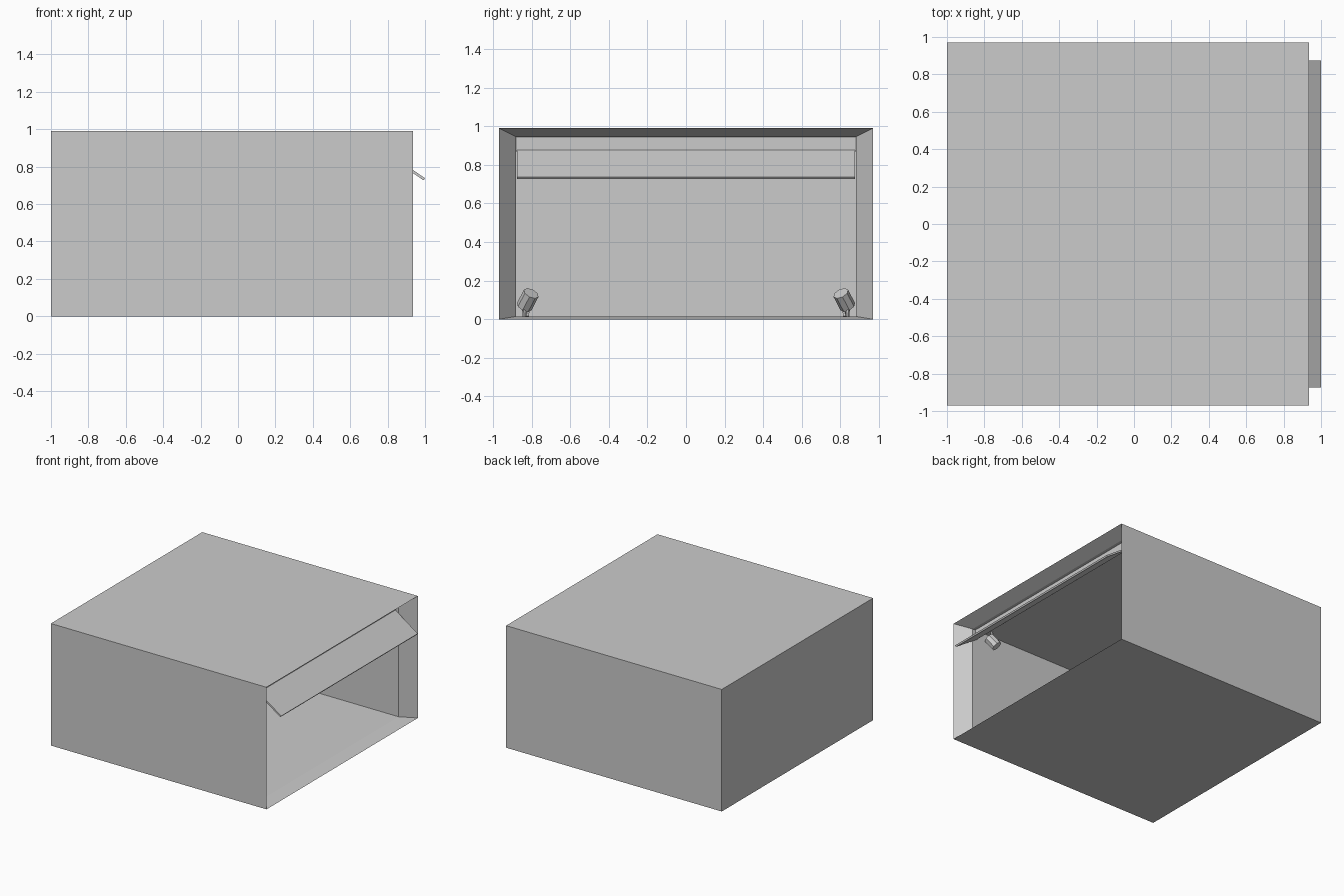
import bpy, bmesh
from mathutils import Vector

if "Cube" in bpy.data.objects:
    bpy.data.objects.remove(bpy.data.objects["Cube"])


def make_object(name, bm):
    bmesh.ops.recalc_face_normals(bm, faces=bm.faces)
    me = bpy.data.meshes.new(name)
    bm.to_mesh(me)
    bm.free()
    ob = bpy.data.objects.new(name, me)
    bpy.context.collection.objects.link(ob)
    return ob


def rect(bm, x, y, z0, z1):
    return [bm.verts.new((x, a, b)) for a, b in ((-y, z0), (y, z0), (y, z1), (-y, z1))]


def extrude_y(name, profile, half_width):
    """Solid from an x-z profile spanning the width."""
    bm = bmesh.new()
    face = bm.faces.new([bm.verts.new((x, -half_width, z)) for x, z in profile])
    ext = bmesh.ops.extrude_face_region(bm, geom=[face])
    moved = [v for v in ext["geom"] if isinstance(v, bmesh.types.BMVert)]
    bmesh.ops.translate(bm, vec=(0, 2 * half_width, 0), verts=moved)
    return make_object(name, bm)


def rod(name, start, end, radius, sides):
    bm = bmesh.new()
    axis = Vector(end) - Vector(start)
    bmesh.ops.create_cone(bm, cap_ends=True, segments=sides, radius1=radius,
                          radius2=radius, depth=axis.length)
    ob = make_object(name, bm)
    ob.location = (Vector(start) + Vector(end)) / 2
    ob.rotation_euler = axis.to_track_quat('Z', 'Y').to_euler()
    return ob


# Housing: closed outer box, flared mouth on +x, hollow inner room
bm = bmesh.new()
rings = [rect(bm, -1, 0.97, 0, 0.99), rect(bm, 0.935, 0.97, 0, 0.99),
         rect(bm, 0.825, 0.88, 0.015, 0.945), rect(bm, -0.91, 0.88, 0.015, 0.945)]
for r, s in zip(rings, rings[1:]):
    for i in range(4):
        j = (i + 1) % 4
        bm.faces.new((r[i], r[j], s[j], s[i]))
bm.faces.new(rings[0])
bm.faces.new(rings[-1])
make_object("housing", bm)

# Header panel and sloping visor across the mouth
extrude_y("header_panel", [(0.785, 0.87), (0.80, 0.87), (0.80, 0.945), (0.785, 0.945)], 0.88)
extrude_y("visor", [(0.80, 0.876), (0.792, 0.864), (0.992, 0.727), (1.0, 0.738)], 0.875)


# Spotlights: lower pair at the rear, upper pair behind the header
def spotlight(name, x, side, mount_z, up, aim_x):
    axis = Vector((0.5 * aim_x, -0.4 * side, 0.77 * up)).normalized()
    centre = Vector((x, 0.82 * side, mount_z + 0.085 * up))
    rod(name + "_lamp", centre - axis * 0.045, centre + axis * 0.045, 0.042, 8)
    foot = Vector((x, 0.83 * side, mount_z))
    # two bracket arms holding the lamp
    for k, off in enumerate((-0.03, 0.03)):
        shift = Vector((off * 0.6, off * 0.5 * aim_x * side, 0))
        rod(f"{name}_bracket_{k}", foot + shift * 0.5, centre - axis * 0.02 + shift, 0.009, 4)


for side, tag in ((-1, "front"), (1, "back")):
    spotlight("lower_spot_" + tag, -0.80, side, 0.015, 1, 1)
    spotlight("upper_spot_" + tag, 0.68, side, 0.945, -1, -1)
